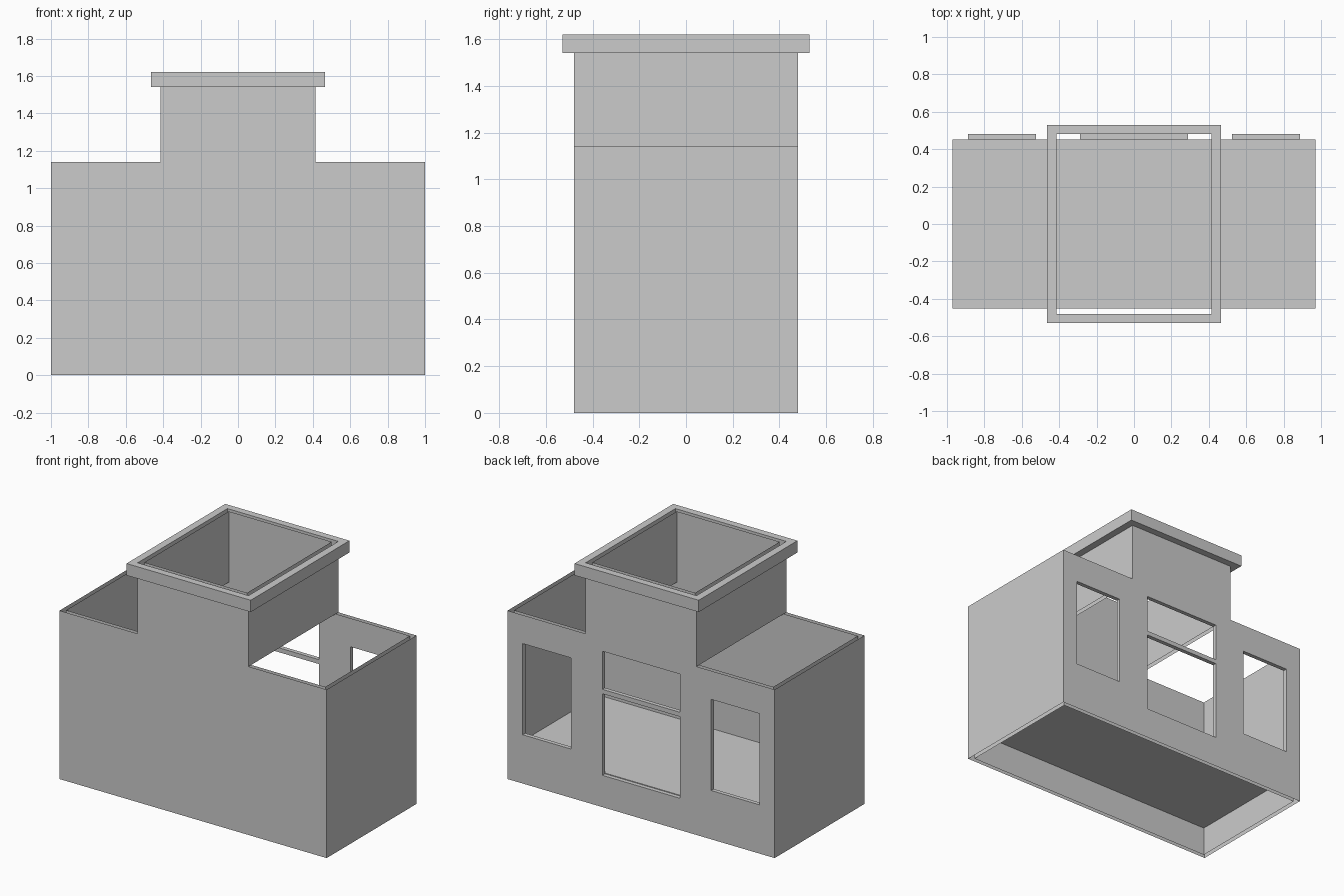
import bpy, bmesh
from mathutils import Vector

if "Cube" in bpy.data.objects:
    bpy.data.objects.remove(bpy.data.objects["Cube"])

STEP, TOP = 1.14, 1.62          # shoulder height and top of the trim
CORNICE = 1.54                  # underside of the trim
OUT = (1.0, 0.48, 0.415)        # half width, half depth, half tower width
INN = (0.97, 0.452, 0.385)
# window openings in the back wall: x0, x1, z0, z1
WINDOWS = [(-0.887, -0.525, 0.33, 0.947), (0.525, 0.887, 0.33, 0.947),
           (-0.29, 0.29, 0.215, 0.767), (-0.29, 0.29, 0.797, 1.055)]


def quad(bm, pts, normal):
    """Add a quad wound so that it faces along normal."""
    a, b, c = (Vector(p) for p in pts[:3])
    if (b - a).cross(c - a).dot(Vector(normal)) < 0:
        pts = pts[::-1]
    bm.faces.new([bm.verts.new(p) for p in pts])


def finish(bm, name):
    bmesh.ops.remove_doubles(bm, verts=bm.verts, dist=1e-5)
    mesh = bpy.data.meshes.new(name)
    bm.to_mesh(mesh)
    bm.free()
    ob = bpy.data.objects.new(name, mesh)
    bpy.context.collection.objects.link(ob)
    return ob


def facade(bm, dims, top, y, ny, holes):
    """Stepped wall sheet at depth y, laid out as cells around the holes."""
    hx, _, tx = dims
    xs = sorted({-hx, hx, -tx, tx, *(v for h in holes for v in h[:2])})
    zs = sorted({0, STEP, top, *(v for h in holes for v in h[2:])})
    for x0, x1 in zip(xs, xs[1:]):
        for z0, z1 in zip(zs, zs[1:]):
            cx, cz = (x0 + x1) / 2, (z0 + z1) / 2
            if cz > STEP and abs(cx) > tx:
                continue
            if any(h[0] < cx < h[1] and h[2] < cz < h[3] for h in holes):
                continue
            quad(bm, [(x0, y, z0), (x1, y, z0), (x1, y, z1), (x0, y, z1)], (0, ny, 0))


def shell(bm, dims, top, facing):
    """Open shell: front, windowed back, low side walls and tower side walls."""
    hx, hy, tx = dims
    facade(bm, dims, top, -hy, -facing, [])
    facade(bm, dims, top, hy, facing, WINDOWS)
    for s in (-1, 1):
        for x, z0, z1 in ((s * hx, 0, STEP), (s * tx, STEP, top)):
            quad(bm, [(x, -hy, z0), (x, hy, z0), (x, hy, z1), (x, -hy, z1)],
                 (s * facing, 0, 0))


# walls: outer and inner sheets joined by the window reveals
bm = bmesh.new()
shell(bm, OUT, CORNICE, 1)
shell(bm, INN, TOP, -1)
ya, yb = INN[1], OUT[1]
for x0, x1, z0, z1 in WINDOWS:
    for x, n in ((x0, 1), (x1, -1)):
        quad(bm, [(x, ya, z0), (x, yb, z0), (x, yb, z1), (x, ya, z1)], (n, 0, 0))
    for z, n in ((z0, 1), (z1, -1)):
        quad(bm, [(x0, ya, z), (x1, ya, z), (x1, yb, z), (x0, yb, z)], (0, 0, n))
finish(bm, "walls")

# raised floor slab
bm = bmesh.new()
bmesh.ops.create_cube(bm, size=1)
bmesh.ops.scale(bm, vec=(2 * INN[0], 2 * INN[1], 0.02), verts=bm.verts)
bmesh.ops.translate(bm, vec=(0, 0, 0.21), verts=bm.verts)
finish(bm, "floor")

# square trim ring round the top of the tower
bm = bmesh.new()
corners = [(-1, -1), (1, -1), (1, 1), (-1, 1)]
rings = [[bm.verts.new((sx * w, sy * d, z)) for sx, sy in corners]
         for w, d, z in ((0.465, 0.528, CORNICE), (0.465, 0.528, TOP),
                         (OUT[2], OUT[1], TOP), (OUT[2], OUT[1], CORNICE))]
for k in range(4):
    a, b = rings[k], rings[(k + 1) % 4]
    for i in range(4):
        j = (i + 1) % 4
        bm.faces.new((a[i], a[j], b[j], b[i]))
bmesh.ops.recalc_face_normals(bm, faces=bm.faces)
finish(bm, "roof_trim")
